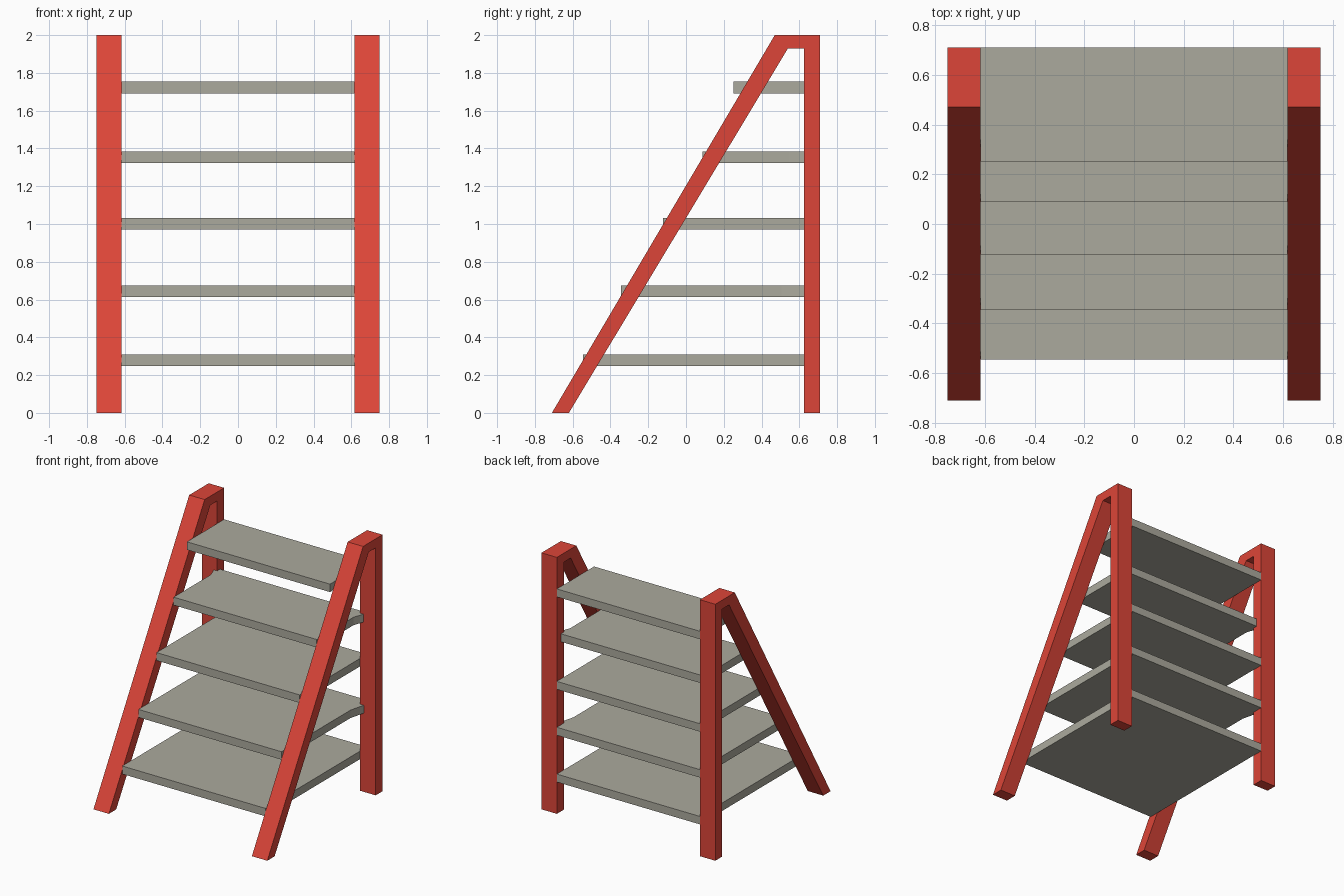
import bpy, bmesh
from mathutils import Vector

if "Cube" in bpy.data.objects:
    bpy.data.objects.remove(bpy.data.objects["Cube"])


def material(name, color):
    m = bpy.data.materials.new(name)
    m.diffuse_color = color
    m.use_nodes = True
    m.node_tree.nodes["Principled BSDF"].inputs["Base Color"].default_value = m.diffuse_color
    return m


def prism(name, outline, extrude, mat):
    """Extrude a flat outline of 3D points along a vector."""
    bm = bmesh.new()
    face = bm.faces.new([bm.verts.new(p) for p in outline])
    ext = bmesh.ops.extrude_face_region(bm, geom=[face], use_keep_orig=True)
    moved = [g for g in ext["geom"] if isinstance(g, bmesh.types.BMVert)]
    bmesh.ops.translate(bm, verts=moved, vec=Vector(extrude))
    bmesh.ops.recalc_face_normals(bm, faces=bm.faces)
    me = bpy.data.meshes.new(name)
    bm.to_mesh(me)
    bm.free()
    me.materials.append(mat)
    ob = bpy.data.objects.new(name, me)
    bpy.context.collection.objects.link(ob)
    return ob


red = material("red_paint", (0.72, 0.06, 0.04, 1))
grey = material("shelf_grey", (0.41, 0.40, 0.34, 1))

INNER, OUTER = 0.617, 0.75

# Side frames: sloping front leg, short top bar and upright back leg
profile = [(-0.71, 0), (-0.62, 0), (0.54, 1.93), (0.625, 1.93),
           (0.625, 0), (0.71, 0), (0.71, 2), (0.47, 2)]
for side, s in (("left", -1), ("right", 1)):
    prism(side + "_frame", [(s * INNER, y, z) for y, z in profile],
          (s * (OUTER - INNER), 0, 0), red)

# Shelves: bottom z, front y, back y, start of the flare into the back leg
shelves = [(0.248, -0.545, 0.71, None),
           (0.613, -0.345, 0.71, 0.505),
           (0.971, -0.122, 0.71, None),
           (1.323, 0.088, 0.66, 0.545),
           (1.692, 0.252, 0.71, None)]
for i, (z, front, back, flare) in enumerate(shelves, 1):
    half = [(INNER, front), (INNER, back)]
    if flare:
        half = [(INNER, front), (INNER, flare), (0.65, 0.635), (INNER, back)]
    outline = half + [(-x, y) for x, y in reversed(half)]
    prism(f"shelf_{i}", [(x, y, z) for x, y in outline], (0, 0, 0.062), grey)
